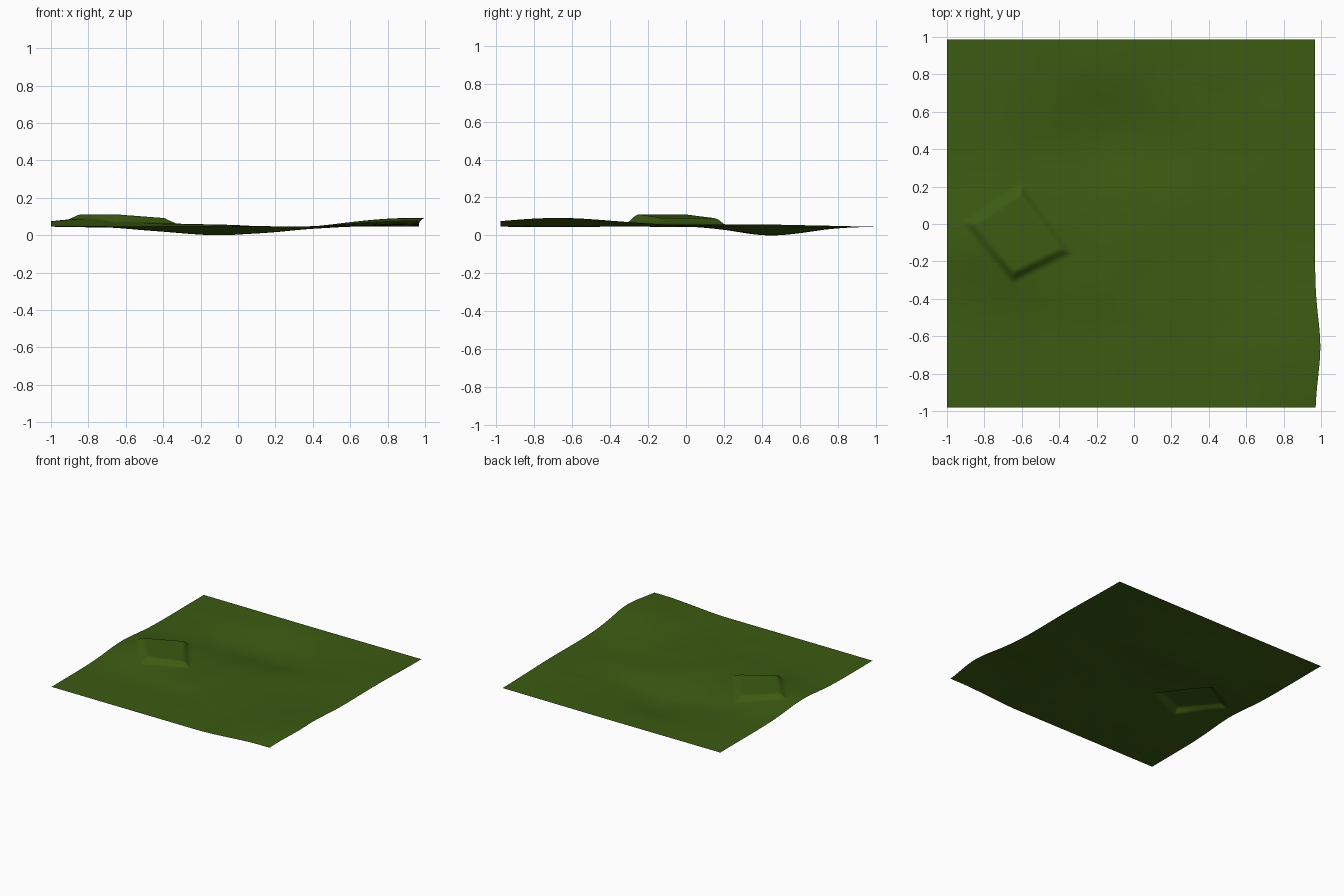
import bpy, bmesh, math
from mathutils import Vector, noise

if "Cube" in bpy.data.objects:
    bpy.data.objects.remove(bpy.data.objects["Cube"])


def bump(x, y, cx, cy, sx, sy):
    """Soft round mound of height 1."""
    return math.exp(-((x - cx) / sx) ** 2 - ((y - cy) / sy) ** 2)


def smooth(a, b, t):
    t = max(0.0, min(1.0, (t - a) / (b - a)))
    return t * t * (3 - 2 * t)


# levelled pad on the hill: corners counter-clockwise
PAD = [Vector(p) for p in ((-0.90, 0.0), (-0.65, -0.30), (-0.34, -0.15), (-0.60, 0.20))]


def pad_inside(x, y):
    """Signed distance to the pad outline, positive inside."""
    p = Vector((x, y))
    d = 9.0
    for a, b in zip(PAD, PAD[1:] + PAD[:1]):
        e = (b - a).normalized()
        d = min(d, e.x * (p.y - a.y) - e.y * (p.x - a.x))
    return d


def height(x, y):
    z = 0.05
    # left hill
    z += 0.045 * bump(x, y, -0.78, -0.08, 0.33, 0.27)
    z += 0.012 * bump(x, y, -0.25, -0.25, 0.35, 0.25)
    # long hollow behind the middle, steeper on its front side
    sy = 0.22 if y < 0.42 else 0.30
    z -= 0.046 * bump(x, y, -0.1, 0.42, 0.42, sy)
    # right bank
    z += 0.046 * smooth(0.3, 0.9, x) * bump(x, y, x, -0.68, 1, 0.45)
    z += 0.012 * smooth(0.4, 0.95, x) * bump(x, y, x, 0.35, 1, 0.4)
    # gentle unevenness, fading at the border
    fade = smooth(1.0, 0.75, abs(x)) * smooth(1.0, 0.75, abs(y))
    z += 0.004 * fade * noise.noise(Vector((x * 4, y * 4, 2.0)))
    # stepped pad
    top = 0.093 - 0.055 * (x + 0.47) - 0.045 * (y - 0.03)
    top = min(top, 0.119)
    m = smooth(-0.015, 0.04, pad_inside(x, y))
    return max(z, z + (top - z) * m)


# ground sheet
N = 160
bm = bmesh.new()
bmesh.ops.create_grid(bm, x_segments=N, y_segments=N, size=1.0)
for v in bm.verts:
    x = -1 + (v.co.x + 1) * 0.984
    y = v.co.y * 0.983
    z = height(x, y)
    # right edge swells outward over the bank
    x += 0.028 * smooth(0.7, 0.97, x) * bump(x, y, x, -0.66, 1, 0.22)
    v.co = (x, y + 0.003, z)
low = min(v.co.z for v in bm.verts)
for v in bm.verts:
    v.co.z -= low
for f in bm.faces:
    f.smooth = True
bm.normal_update()
mesh = bpy.data.meshes.new("grass_terrain")
bm.to_mesh(mesh)
bm.free()
terrain = bpy.data.objects.new("grass_terrain", mesh)
bpy.context.collection.objects.link(terrain)

grass = bpy.data.materials.new("grass")
grass.diffuse_color = (0.045, 0.105, 0.006, 1)
grass.use_nodes = True
grass.node_tree.nodes["Principled BSDF"].inputs["Base Color"].default_value = grass.diffuse_color
mesh.materials.append(grass)
